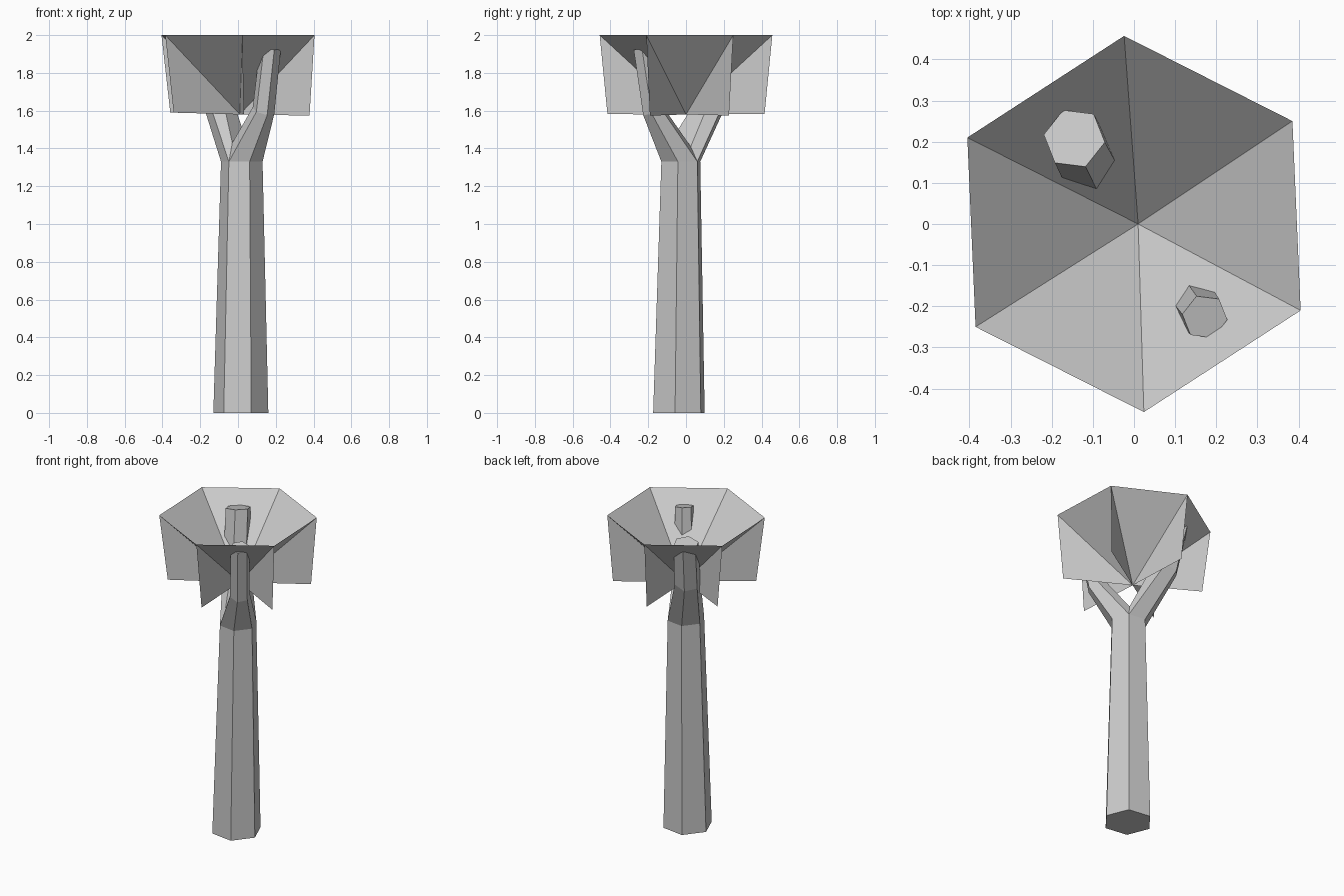
import bpy, bmesh
from math import cos, sin, radians
from mathutils import Vector

if "Cube" in bpy.data.objects:
    bpy.data.objects.remove(bpy.data.objects["Cube"])


def finish(bm, name):
    mesh = bpy.data.meshes.new(name)
    bm.to_mesh(mesh)
    bm.free()
    obj = bpy.data.objects.new(name, mesh)
    bpy.context.collection.objects.link(obj)
    return obj


def ring(bm, centre, radius, start=-8, normal=(0, 0, 1)):
    """Six-sided ring of vertices, facing along normal."""
    turn = Vector((0, 0, 1)).rotation_difference(Vector(normal))
    angles = [radians(start + 60 * k) for k in range(6)]
    return [bm.verts.new(Vector(centre) + turn @ Vector((radius * cos(a), radius * sin(a), 0)))
            for a in angles]


def bridge(bm, a, b):
    for i in range(6):
        j = (i + 1) % 6
        bm.faces.new((a[i], a[j], b[j], b[i]))


# Trunk
bm = bmesh.new()
base = ring(bm, (0.015, -0.0375, 0), 0.147)
top = ring(bm, (0.02, -0.0275, 1.33), 0.111)
bm.faces.new(base[::-1])
bridge(bm, base, top)

# Fork: two crotch points split the trunk top into two hexagonal sockets
near = bm.verts.new((-0.03, -0.085, 1.43))
far = bm.verts.new((0.055, 0.025, 1.41))
sockets = [
    ([top[4], top[5], top[0], top[1], far, near], -128,
     [((0.135, -0.175, 1.60), 0.06, (0.25, -0.33, 0.9)),
      ((0.172, -0.226, 1.935), 0.056, (0.15, -0.2, 1))]),
    ([top[1], top[2], top[3], top[4], near, far], 52,
     [((-0.115, 0.15, 1.67), 0.078, (-0.25, 0.33, 0.9)),
      ((-0.145, 0.208, 1.94), 0.076, (-0.15, 0.2, 1))]),
]
# Branches: bent, capped limbs
for lower, start, sections in sockets:
    for centre, radius, normal in sections:
        upper = ring(bm, centre, radius, start, normal)
        bridge(bm, lower, upper)
        lower = upper
    bm.faces.new(lower)
bmesh.ops.recalc_face_normals(bm, faces=bm.faces)
finish(bm, "trunk_and_branches")

# Canopy: open funnel of six leaves with a hanging triangular fin under each seam
bm = bmesh.new()
hub = Vector((0.01, 0, 1.58))
half = [(0.405, -0.21), (0.385, 0.25), (-0.024, 0.457)]
rim_xy = half + [(-x, -y) for x, y in half]
centre = bm.verts.new(hub)
rim = [bm.verts.new((x, y, 2.0)) for x, y in rim_xy]
hem = [bm.verts.new((0.01 + 0.91 * x, 0.91 * y, 1.582 - 0.02 * x)) for x, y in rim_xy]
for i in range(6):
    bm.faces.new((centre, rim[i], rim[(i + 1) % 6]))
    bm.faces.new((centre, hem[i], rim[i]))
finish(bm, "canopy")
